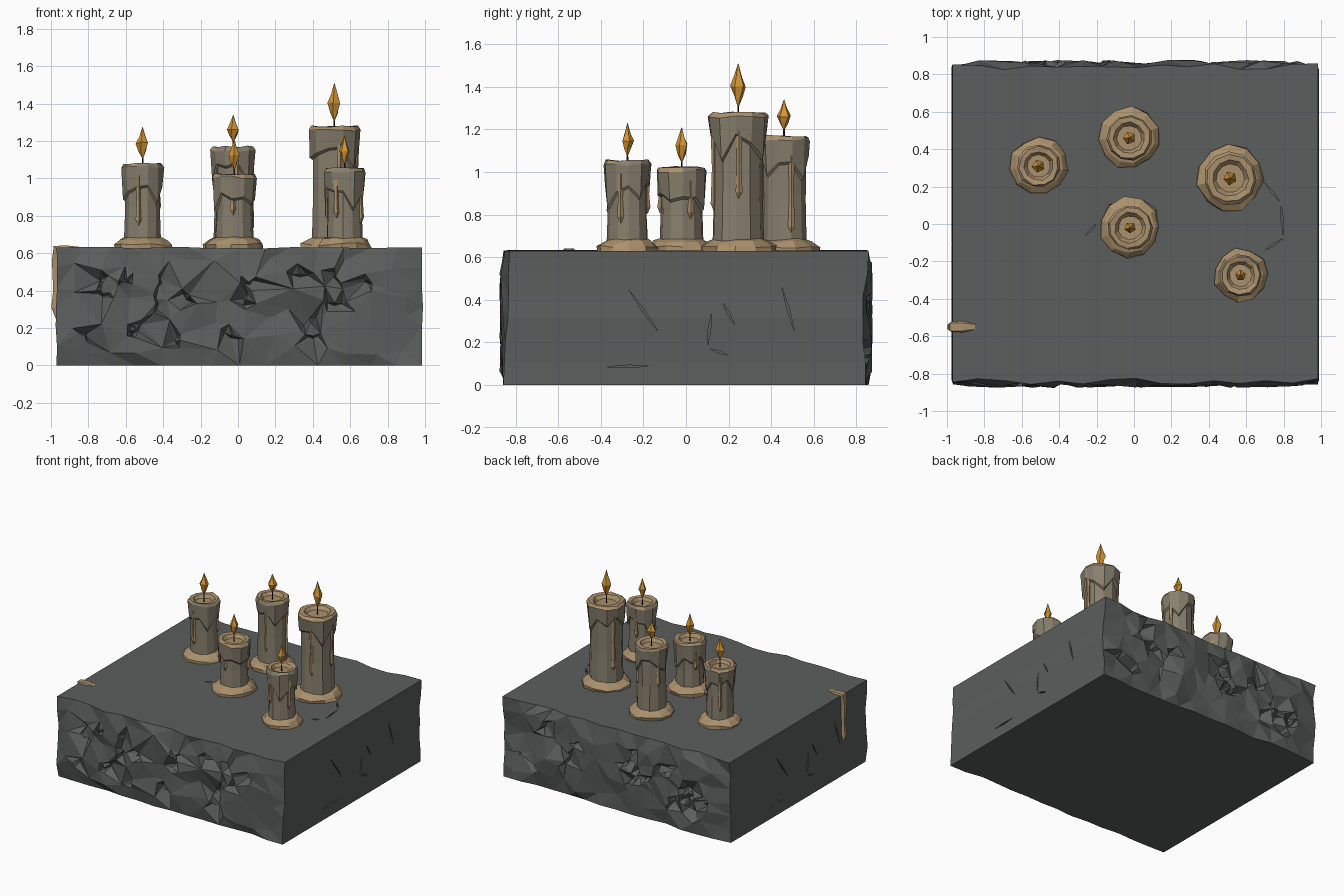
import bpy, bmesh, math, random
from mathutils import Vector, Matrix
from mathutils.geometry import delaunay_2d_cdt

if "Cube" in bpy.data.objects:
    bpy.data.objects.remove(bpy.data.objects["Cube"])

random.seed(11)
U = random.uniform
TOP = 0.63


def material(name, rgb):
    m = bpy.data.materials.new(name)
    m.diffuse_color = (*rgb, 1)
    m.use_nodes = True
    m.node_tree.nodes["Principled BSDF"].inputs["Base Color"].default_value = m.diffuse_color
    return m


STONE = material("grey stone", (0.105, 0.113, 0.110))
WAX = material("aged wax", (0.245, 0.215, 0.155))
MELT = material("melted tan wax", (0.40, 0.28, 0.15))
FLAME = material("orange flame", (0.66, 0.30, 0.035))
WICK = material("dark wick", (0.03, 0.022, 0.015))


def finish(bm, name, mats, rule=None):
    bmesh.ops.recalc_face_normals(bm, faces=bm.faces)
    bm.normal_update()
    if rule:
        for f in bm.faces:
            f.material_index = rule(f)
    me = bpy.data.meshes.new(name)
    bm.to_mesh(me)
    bm.free()
    for m in mats:
        me.materials.append(m)
    ob = bpy.data.objects.new(name, me)
    bpy.context.collection.objects.link(ob)
    return ob


def loft(rings, bm=None):
    """Skin a list of equal-length point rings and cap both ends."""
    bm = bm or bmesh.new()
    vs = [[bm.verts.new(p) for p in ring] for ring in rings]
    n = len(vs[0])
    for a, b in zip(vs, vs[1:]):
        for i in range(n):
            bm.faces.new((a[i], a[(i + 1) % n], b[(i + 1) % n], b[i]))
    bm.faces.new(vs[0])
    bm.faces.new(vs[-1])
    return bm


def ring(x, y, z, r, n, jr=0.0, jz=0.0, turn=0.0):
    pts = []
    for i in range(n):
        a = math.tau * i / n + turn
        q = r * (1 + U(-jr, jr))
        pts.append((x + q * math.cos(a), y + q * math.sin(a), z + U(-jz, jz)))
    return pts


# Stone slab: smooth top and sides, hacked front and back
def slab():
    x0, x1, nx, nz = -0.97, 0.985, 14, 6
    per = [(x0 + (x1 - x0) * i / nx, 0.0) for i in range(nx)]
    per += [(x1 + (U(-.008, .005) if i else 0), TOP * i / nz) for i in range(nz)]
    per += [(x1 + (x0 - x1) * i / nx, TOP + (U(-.005, .004) if i else 0)) for i in range(nx)]
    per += [(x0 + (U(-.005, .008) if i else 0), TOP * (1 - i / nz)) for i in range(nz)]
    n = len(per)
    bm = bmesh.new()
    edge = {}
    for s in (-1, 1):
        pts = [Vector(p) for p in per]
        dep = [U(0.825, 0.858) for _ in per]
        # broad facets
        for i in range(13):
            for j in range(4):
                pts.append(Vector((x0 + .06 + (x1 - x0 - .12) * (i + U(.1, .9)) / 13,
                                   .04 + (TOP - .08) * (j + U(.1, .9)) / 4)))
                dep.append(U(0.838, 0.876))
        # sharp gashes: a raised lip beside a deep floor
        for k in range(20):
            c = Vector((U(-.82, .85), U(.12, .52)))
            if k < 8:
                c.x = U(-.85, -.2)
            a = U(0, math.tau)
            d, p = Vector((math.cos(a), math.sin(a))), Vector((-math.sin(a), math.cos(a)))
            L = U(.03, .075)
            for off, depth, w in ((.0, .868, 1), (.014, .805, .6)):
                for t in (-1, 0, 1):
                    q = c + d * L * t * w + p * (off + (.012 if t == 0 else 0))
                    pts.append(q)
                    dep.append(depth + U(-.012, .008))
        res = delaunay_2d_cdt(pts, [], [list(range(n))], 1, 1e-5)
        out = []
        for co, orig in zip(res[0], res[3]):
            k = orig[0] if orig else 0
            v = bm.verts.new((co.x, s * dep[k], co.y))
            out.append(v)
            for o in orig:
                if o < n:
                    edge[(s, o)] = v
        for f in res[2]:
            bm.faces.new([out[i] for i in f])
    for i in range(n):
        j = (i + 1) % n
        bm.faces.new((edge[(-1, i)], edge[(-1, j)], edge[(1, j)], edge[(1, i)]))
    return finish(bm, "stone_slab", [STONE])


block = slab()

# Cracks cut into the slab sides and top: diamond-shaped blades
cracks = bmesh.new()
side = [(-.27, .45, -.13, .25), (.17, .39, .23, .28), (.45, .46, .51, .25),
        (-.38, .085, -.16, .09), (.12, .34, .10, .18), (.11, .17, .2, .14)]
lines = [((.985, a, b), (.985, c, d), (1, 0, 0)) for a, b, c, d in side]
lines += [((-.97, -a, b), (-.97, -c, d), (1, 0, 0)) for a, b, c, d in side]
lines += [((.70, .22, TOP), (.78, .12, TOP), (0, 0, 1)), ((.785, .11, TOP), (.80, -.07, TOP), (0, 0, 1)),
          ((.795, -.08, TOP), (.70, -.14, TOP), (0, 0, 1)), ((-.26, -.06, TOP), (-.2, .0, TOP), (0, 0, 1))]
for a, b, nrm in lines:
    a, b, nrm = Vector(a), Vector(b), Vector(nrm)
    w = (b - a).cross(nrm).normalized() * .006
    m = (a + b) / 2
    loop = [bm_p for bm_p in (a, m + w, b, m - w)]
    loft([[p - nrm * .018 for p in loop], [p + nrm * .018 for p in loop]], cracks)
cutter = finish(cracks, "crack_cutter", [STONE])
cutter.hide_render = True
cutter.hide_viewport = True
mod = block.modifiers.new("cracks", "BOOLEAN")
mod.operation, mod.object, mod.solver = "DIFFERENCE", cutter, "EXACT"


def tan_up(f):
    return 1 if f.normal.z > 0.45 else 0


# One candle: puddle, shaft, dripping collar, runs, wick and flame
def candle(tag, x, y, r, top, puddle, f0, f1, fr):
    n, t = 11, U(0, 1)
    finish(loft([ring(x, y, TOP - .01, puddle, n, .08, 0, t),
                 ring(x, y, TOP + .018, puddle * .99, n, .07, .008, t),
                 ring(x, y, TOP + .042, puddle * .82, n, .05, .008, t),
                 ring(x, y, TOP + .058, r * .8, n, .03, .004, t)]), tag + "_wax_puddle", [MELT])
    rs = r * .86
    finish(loft([ring(x, y, TOP, rs * 1.04, n, .02, 0, t),
                 ring(x, y, TOP + (top - TOP) * .45, rs * .98, n, .02, .02, t),
                 ring(x, y, top - .06, rs, n, .01, 0, t)]), tag + "_shaft", [WAX])
    # collar hangs to an uneven hem, with a dished top
    hem = [top - U(.10, .17) - (U(.05, .12) if i % 4 == 1 else 0) for i in range(n)]
    low = [(px, py, z) for (px, py, _), z in zip(ring(x, y, 0, rs * 1.0, n, 0, 0, t), hem)]
    lip = [(px, py, z + .012) for (px, py, _), z in zip(ring(x, y, 0, rs * 1.11, n, .02, 0, t), hem)]
    finish(loft([ring(x, y, top - .08, rs * .9, n, 0, 0, t), low, lip,
                 ring(x, y, top - .025, r * 1.03, n, .035, .008, t),
                 ring(x, y, top - .006, r * .93, n, .03, .006, t),
                 ring(x, y, top - .010, r * .70, n, .05, .004, t),
                 ring(x, y, top - .035, r * .55, n, .03, .003, t)]),
           tag + "_dripping_collar", [WAX, MELT], tan_up)
    # long runs of wax down the shaft
    runs = bmesh.new()
    for k in range(3):
        a = t + k * 2.1 + U(-.5, .5)
        zt, zb = top - .07, top - (top - TOP) * U(.5, .85)
        cx, cy = x + rs * .98 * math.cos(a), y + rs * .98 * math.sin(a)
        loft([ring(cx, cy, zb, .004, 5), ring(cx, cy, zb + .03, .017, 5),
              ring(cx, cy, (zt + zb) / 2, .011, 5), ring(cx, cy, zt, .018, 5)], runs)
    finish(runs, tag + "_wax_runs", [MELT])
    h = f1 - f0
    finish(loft([ring(x, y, top - .04, .005, 4), ring(x, y, f0 + h * .25, .003, 4)]), tag + "_wick", [WICK])
    finish(loft([ring(x, y, f0, .004, 5, 0, 0, t), ring(x, y, f0 + h * .22, fr * .6, 5, .1, .004, t),
                 ring(x, y, f0 + h * .47, fr, 5, .08, .008, t + .3),
                 ring(x, y, f0 + h * .7, fr * .5, 5, .1, .004, t + .3),
                 ring(x, y, f1, .001, 5, 0, 0, t)]), tag + "_flame", [FLAME])


for spec in (("left_candle", -.51, .31, .112, 1.085, .155, 1.11, 1.275, .035),
             ("back_candle", -.025, .46, .120, 1.175, .163, 1.20, 1.34, .034),
             ("centre_candle", -.02, -.02, .117, 1.03, .163, 1.05, 1.21, .032),
             ("tall_candle", .515, .245, .138, 1.285, .174, 1.31, 1.51, .037),
             ("right_candle", .57, -.275, .110, 1.06, .142, 1.08, 1.23, .030)):
    candle(*spec)

# Wax spill running over the left edge of the slab
spill = loft([[(px, -.55 + w * s, pz) for px, pz, w, s in
               ((a, b, w, -1), (a, b, w, 1), (c, d, w * .6, 1), (c, d, w * .6, -1))]
              for a, b, c, d, w in ((-.85, .628, -.85, .634, .022), (-.92, .625, -.92, .642, .036),
                                    (-.962, .615, -.985, .638, .036), (-.962, .56, -.995, .56, .022),
                                    (-.962, .40, -.988, .40, .016), (-.962, .31, -.998, .31, .022),
                                    (-.962, .25, -.975, .25, .008))])
finish(spill, "edge_wax_spill", [MELT])
